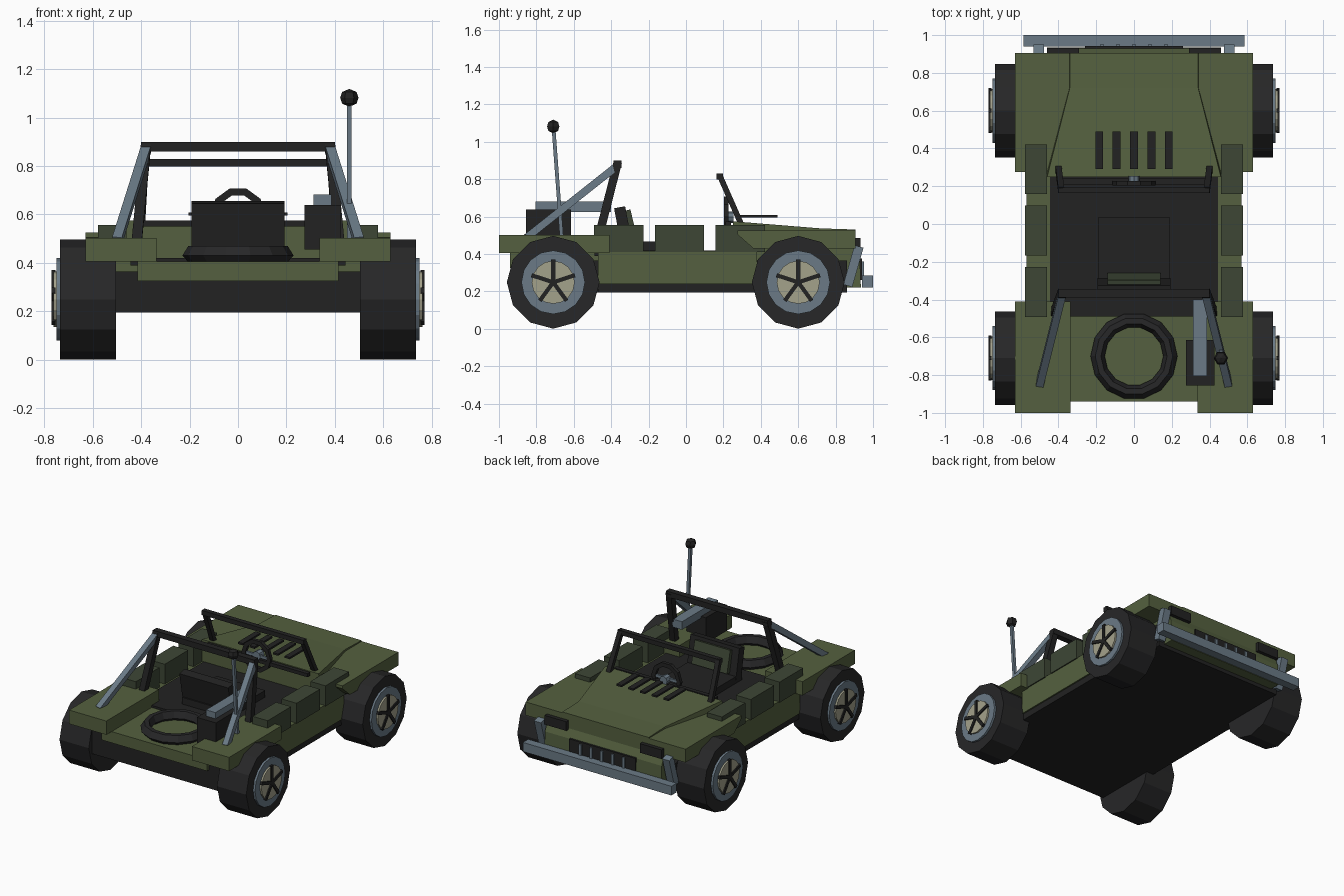
import bpy, bmesh, math
from mathutils import Matrix, Vector

if "Cube" in bpy.data.objects:
    bpy.data.objects.remove(bpy.data.objects["Cube"])


def material(name, rgb):
    m = bpy.data.materials.new(name)
    m.diffuse_color = (*rgb, 1)
    m.use_nodes = True
    m.node_tree.nodes["Principled BSDF"].inputs["Base Color"].default_value = m.diffuse_color
    return m


GREEN = material("olive green", (0.090, 0.118, 0.050))
DARK_GREEN = material("dark green", (0.047, 0.062, 0.036))
BLACK = material("trim black", (0.016, 0.016, 0.016))
RUBBER = material("rubber grey", (0.020, 0.020, 0.021))
STEEL = material("blue steel", (0.145, 0.195, 0.240))
BEIGE = material("hub beige", (0.37, 0.36, 0.26))


def finish(name, bm, mat):
    bmesh.ops.recalc_face_normals(bm, faces=bm.faces)
    me = bpy.data.meshes.new(name)
    bm.to_mesh(me)
    bm.free()
    me.materials.append(mat)
    ob = bpy.data.objects.new(name, me)
    bpy.context.collection.objects.link(ob)
    return ob


def box(name, x, y, z, mat):
    """Box from (min, max) ranges."""
    bm = bmesh.new()
    size = Matrix.Diagonal((x[1] - x[0], y[1] - y[0], z[1] - z[0], 1))
    mid = Matrix.Translation((sum(x) / 2, sum(y) / 2, sum(z) / 2))
    bmesh.ops.create_cube(bm, size=1, matrix=mid @ size)
    return finish(name, bm, mat)


def beam(name, a, b, w, d, mat):
    """Rectangular bar between two points; w is its size across x."""
    a, b = Vector(a), Vector(b)
    zc = (b - a).normalized()
    yc = zc.cross(Vector((1, 0, 0))).normalized()
    xc = yc.cross(zc)
    rot = Matrix((xc, yc, zc)).transposed().to_4x4()
    bm = bmesh.new()
    bmesh.ops.create_cube(bm, size=1, matrix=Matrix.Translation((a + b) / 2) @ rot
                          @ Matrix.Diagonal((w, d, (b - a).length, 1)))
    return finish(name, bm, mat)


def lathe(name, profile, sides, matrix, mat):
    """Closed (radius, height) profile turned about z, then placed by matrix."""
    bm = bmesh.new()
    rings = []
    for i in range(sides):
        t = 2 * math.pi * i / sides
        rings.append([bm.verts.new((r * math.cos(t), r * math.sin(t), h)) for r, h in profile])
    n = len(profile)
    for i in range(sides):
        p, q = rings[i], rings[(i + 1) % sides]
        for j in range(n):
            k = (j + 1) % n
            bm.faces.new((p[j], q[j], q[k], p[k]))
    bmesh.ops.remove_doubles(bm, verts=bm.verts, dist=1e-5)
    bmesh.ops.transform(bm, matrix=matrix, verts=bm.verts)
    return finish(name, bm, mat)


def disc(r, h0, h1):
    return [(0, h0), (r, h0), (r, h1), (0, h1)]


def prism(name, profile, x0, x1, mat):
    """(y, z) profile extruded along x."""
    bm = bmesh.new()
    a = [bm.verts.new((x0, y, z)) for y, z in profile]
    b = [bm.verts.new((x1, y, z)) for y, z in profile]
    bm.faces.new(a)
    bm.faces.new(b)
    for i in range(len(a)):
        j = (i + 1) % len(a)
        bm.faces.new((a[i], a[j], b[j], b[i]))
    return finish(name, bm, mat)


def pair(lo, hi, s):
    return tuple(sorted((s * lo, s * hi)))


# Chassis, tub and decks
box("chassis", (-0.505, 0.505), (-0.92, 0.86), (0.195, 0.365), BLACK)
box("sill", (-0.56, 0.56), (-0.47, 0.37), (0.195, 0.245), BLACK)
box("tub", (-0.57, 0.57), (-0.47, 0.38), (0.24, 0.415), GREEN)
box("rear_deck", (-0.415, 0.415), (-0.94, -0.40), (0.325, 0.405), GREEN)
box("cabin_floor", (-0.445, 0.445), (-0.49, 0.26), (0.39, 0.42), BLACK)
prism("nose", [(0.3, 0.23), (0.935, 0.22), (0.93, 0.37), (0.90, 0.44), (0.3, 0.44)],
      -0.46, 0.46, GREEN)

# Hood, tapering towards the front
bm = bmesh.new()
outline = [(0.46, 0.25, 0.575), (0.34, 0.72, 0.537), (0.34, 0.905, 0.531)]
outline += [(-x, y, z) for x, y, z in reversed(outline)]
top = [bm.verts.new(p) for p in outline]
low = [bm.verts.new((x * 1.04, y, 0.42)) for x, y, z in outline]
for quad in ((0, 1, 4, 5), (1, 2, 3, 4)):
    bm.faces.new([top[i] for i in quad])
    bm.faces.new([low[i] for i in quad])
for i in range(6):
    j = (i + 1) % 6
    bm.faces.new((top[i], top[j], low[j], low[i]))
finish("hood", bm, GREEN)
for i in range(-2, 3):
    x = i * 0.0925
    box("hood_vent", (x - 0.02, x + 0.02), (0.29, 0.49), (0.595, 0.608), BLACK)

# Grille and bumper
box("grille", (-0.26, 0.26), (0.92, 0.942), (0.26, 0.375), BLACK)
for i in range(-2, 3):
    x = i * 0.085
    box("grille_bar", (x - 0.01, x + 0.01), (0.935, 0.951), (0.275, 0.36), STEEL)
box("front_bumper", (-0.585, 0.585), (0.94, 1.0), (0.22, 0.285), STEEL)

# Parts on both sides
for s in (1, -1):
    box("rear_fender", pair(0.337, 0.63, s), (-1.0, -0.41), (0.405, 0.503), GREEN)
    prism("front_fender", [(0.275, 0.505), (0.36, 0.43), (0.905, 0.43), (0.905, 0.525),
                           (0.275, 0.525)], s * 0.34, s * 0.63, GREEN)
    for y in (0.29, -0.035, -0.36):
        box("side_pad", pair(0.46, 0.578, s), (y - 0.132, y + 0.132), (0.41, 0.556), DARK_GREEN)
    box("headlight", pair(0.29, 0.46, s), (0.90, 0.933), (0.42, 0.485), BLACK)
    beam("bumper_strut", (s * 0.505, 0.925, 0.44), (s * 0.505, 0.865, 0.23), 0.055, 0.05, STEEL)
    beam("windshield_post", (s * 0.385, 0.178, 0.825), (s * 0.40, 0.295, 0.56), 0.032, 0.03, BLACK)
    beam("roll_bar_post", (s * 0.38, -0.365, 0.89), (s * 0.425, -0.485, 0.42), 0.042, 0.045, BLACK)
    beam("roll_bar_brace", (s * 0.38, -0.37, 0.87), (s * 0.50, -0.85, 0.49), 0.04, 0.04, STEEL)
box("windshield_top", (-0.40, 0.40), (0.163, 0.197), (0.798, 0.83), BLACK)
box("windshield_base", (-0.40, 0.40), (0.21, 0.24), (0.55, 0.575), BLACK)
box("roll_bar_top", (-0.40, 0.40), (-0.388, -0.345), (0.86, 0.90), BLACK)

# Wheels
for s in (1, -1):
    for y in (-0.71, 0.60):
        place = Matrix.Translation((0, y, 0.249)) @ Matrix.Rotation(s * math.pi / 2, 4, 'Y')
        lathe("tyre", disc(0.248, 0.505, 0.735), 12, place, RUBBER)
        lathe("rim", disc(0.17, 0.72, 0.75), 16, place, STEEL)
        lathe("hub", disc(0.115, 0.74, 0.762), 16, place, BEIGE)
        for k in range(5):
            t = math.radians(90 + 72 * k)
            out = Vector((s * 0.762, y + 0.122 * math.cos(t), 0.249 + 0.122 * math.sin(t)))
            beam("wheel_spoke", (s * 0.762, y, 0.249), out, 0.016, 0.022, BLACK)

# Seat
box("seat_base", (-0.19, 0.19), (-0.36, 0.035), (0.40, 0.468), BLACK)
beam("seat_back", (0, -0.315, 0.44), (0, -0.355, 0.65), 0.385, 0.06, BLACK)
beam("seat_cushion", (0, -0.275, 0.48), (0, -0.312, 0.635), 0.28, 0.03, DARK_GREEN)

# Steering wheel
upright = Matrix.Translation((0, 0.215, 0.597)) @ Matrix.Rotation(math.pi / 2, 4, 'X')
lathe("steering_wheel", [(0.085, -0.012), (0.115, -0.012), (0.115, 0.012), (0.085, 0.012)],
      10, upright, BLACK)
lathe("steering_hub", disc(0.03, -0.04, 0.008), 8, upright, STEEL)
box("steering_crossbar", (-0.09, 0.09), (0.208, 0.222), (0.587, 0.607), STEEL)

# Spare tyre lying on the deck
lathe("spare_tyre", [(0.155, 0.425), (0.175, 0.403), (0.205, 0.403), (0.23, 0.43),
                     (0.205, 0.47), (0.175, 0.47)], 14,
      Matrix.Translation((0, -0.70, 0)), RUBBER)

# Cargo box, barrel and antenna
box("cargo_box", (0.275, 0.425), (-0.855, -0.615), (0.455, 0.638), BLACK)
box("cargo_bar", (0.312, 0.386), (-0.805, -0.40), (0.625, 0.682), STEEL)
beam("antenna_mast", (0.46, -0.665, 0.49), (0.46, -0.708, 1.07), 0.02, 0.02, STEEL)
lathe("antenna_ball", [(0, 1.045), (0.03, 1.058), (0.038, 1.082), (0.03, 1.106), (0, 1.119)], 6,
      Matrix.Translation((0.46, -0.71, 0)), BLACK)
